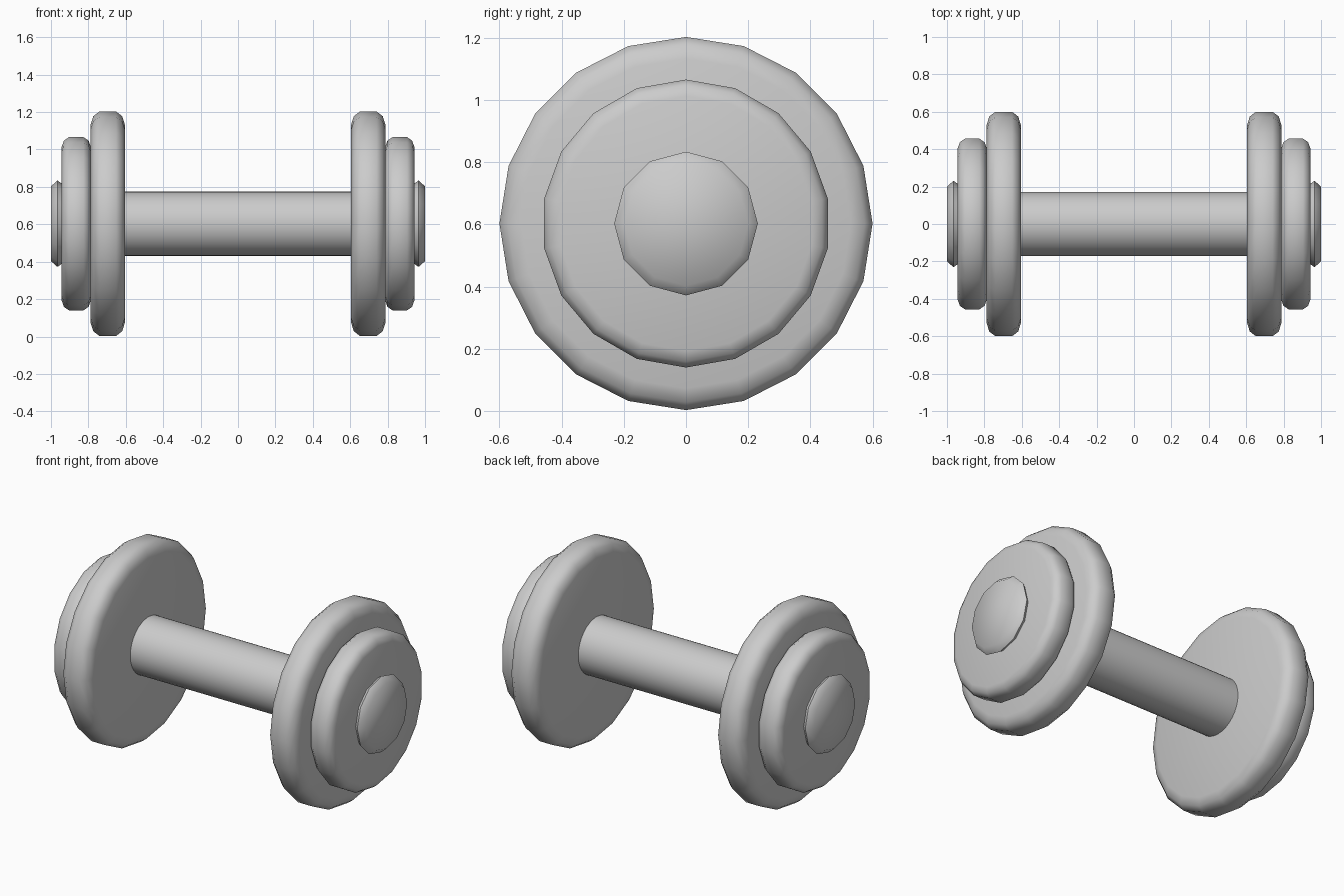
import bpy, bmesh
from math import sin, cos, pi

if "Cube" in bpy.data.objects:
    bpy.data.objects.remove(bpy.data.objects["Cube"])

AXIS_Z = 0.603  # height of the dumbbell's centre line


def turned(name, profile, sides, mirrored=True):
    """Closed solid turned about the x axis from (x, radius) points."""
    bm = bmesh.new()
    rings = []
    for x, r in profile:
        rings.append([bm.verts.new((x, r * sin(2 * pi * i / sides), r * cos(2 * pi * i / sides)))
                      for i in range(sides)])
    for a, b in zip(rings, rings[1:]):
        for i in range(sides):
            j = (i + 1) % sides
            bm.faces.new((a[i], a[j], b[j], b[i]))
    bm.faces.new(rings[0])
    bm.faces.new(rings[-1])
    bmesh.ops.recalc_face_normals(bm, faces=bm.faces)
    mesh = bpy.data.meshes.new(name)
    bm.to_mesh(mesh)
    bm.free()
    obj = bpy.data.objects.new(name, mesh)
    obj.location.z = AXIS_Z
    bpy.context.collection.objects.link(obj)
    if mirrored:
        mod = obj.modifiers.new("Mirror", 'MIRROR')
        mod.use_axis = (True, False, False)
        mod.use_mirror_merge = False
    bpy.ops.object.select_all(action='DESELECT')
    obj.select_set(True)
    bpy.context.view_layer.objects.active = obj
    bpy.ops.object.shade_smooth_by_angle(angle=pi / 3)
    return obj


def plate_profile(x0, x1, r, w, h):
    """Rounded rim: w is the bevel along x, h the bevel along the radius."""
    half = [(0, r - h), (w * 0.3, r - h * 0.36), (w, r)]
    return [(x0 + d, q) for d, q in half] + [(x1 - d, q) for d, q in reversed(half)]


# Grip bar
turned("handle", [(-0.63, 0.172), (0.63, 0.172)], 32, mirrored=False)
# Large inner weights
turned("large_plate", plate_profile(0.605, 0.788, 0.60, 0.047, 0.07), 20)
# Smaller outer weights
turned("small_plate", plate_profile(0.787, 0.943, 0.463, 0.039, 0.053), 18)
# End caps
turned("end_cap", [(0.93, 0.21), (0.943, 0.215), (0.965, 0.231), (1.0, 0.2)], 12)
